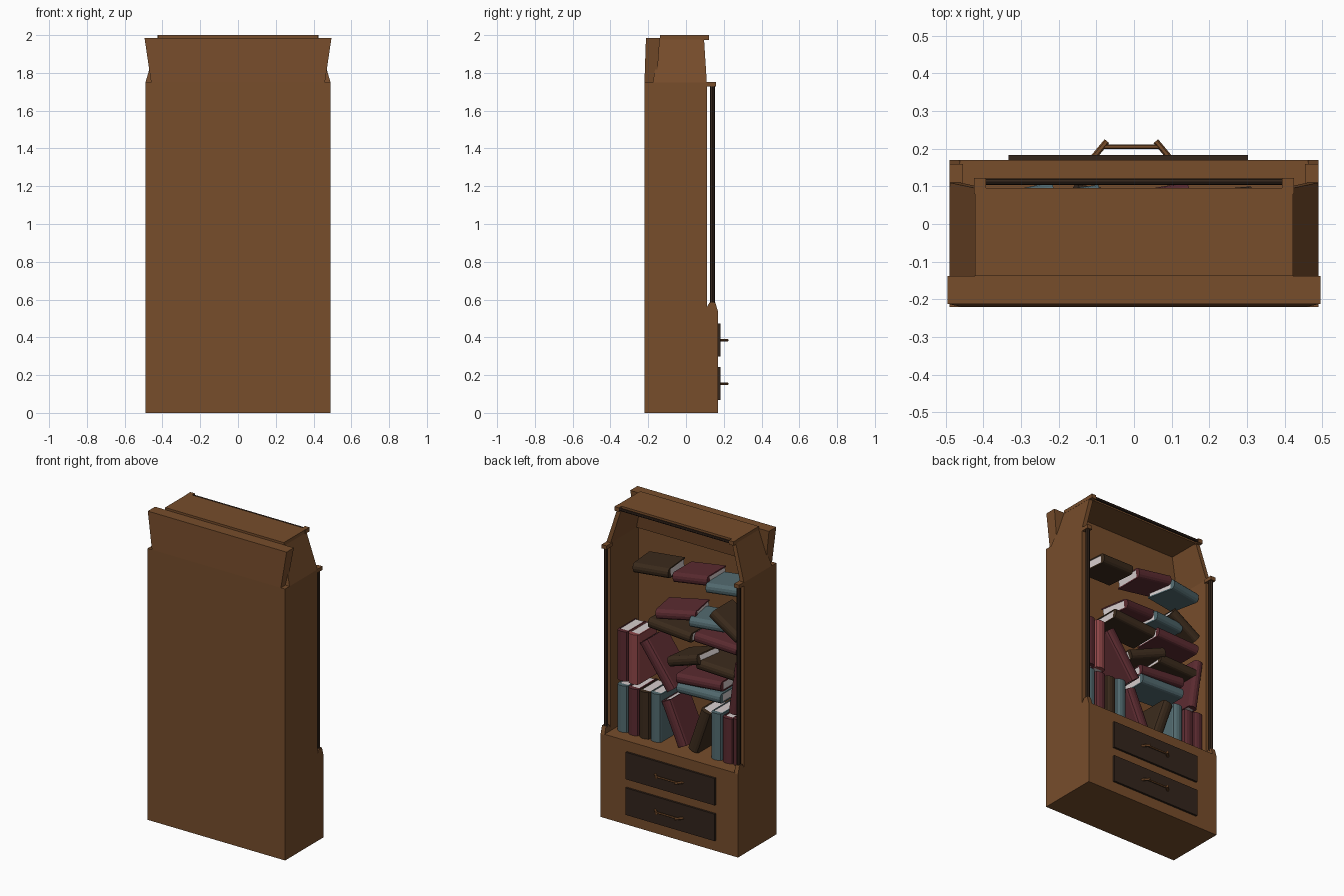
import bpy, bmesh, math
from mathutils import Matrix, Vector

if "Cube" in bpy.data.objects:
    bpy.data.objects.remove(bpy.data.objects["Cube"])


def material(name, rgb):
    m = bpy.data.materials.new(name)
    m.diffuse_color = (*[(c / 255) ** 2.2 for c in rgb], 1)
    m.use_nodes = True
    m.node_tree.nodes["Principled BSDF"].inputs["Base Color"].default_value = m.diffuse_color
    return m


WOOD = material("warm brown wood", (118, 78, 47))
DARK = material("dark wood", (54, 41, 33))
MAROON = material("maroon cover", (92, 47, 52))
TEAL = material("teal cover", (84, 107, 112))
BROWN = material("dark brown cover", (62, 47, 34))
RED = material("red cover", (142, 72, 74))
PAGES = material("paper", (212, 203, 203))


def finish(name, bm, *mats):
    bmesh.ops.recalc_face_normals(bm, faces=bm.faces)
    me = bpy.data.meshes.new(name)
    bm.to_mesh(me)
    bm.free()
    for m in mats:
        me.materials.append(m)
    ob = bpy.data.objects.new(name, me)
    bpy.context.collection.objects.link(ob)
    return ob


def prism(bm, low, high, mat=0):
    """Join two matching loops of points into a closed solid."""
    a = [bm.verts.new(p) for p in low]
    b = [bm.verts.new(p) for p in high]
    n = len(a)
    faces = [bm.faces.new(a), bm.faces.new(b)]
    faces += [bm.faces.new((a[i], a[(i + 1) % n], b[(i + 1) % n], b[i])) for i in range(n)]
    for f in faces:
        f.material_index = mat


def rect(x, y, z):
    return [(x[0], y[0], z), (x[1], y[0], z), (x[1], y[1], z), (x[0], y[1], z)]


def taper(name, x0, y0, z0, x1, y1, z1, mat=WOOD):
    bm = bmesh.new()
    prism(bm, rect(x0, y0, z0), rect(x1, y1, z1))
    return finish(name, bm, mat)


def box(name, x, y, z, mat=WOOD):
    return taper(name, x, y, z[0], x, y, z[1], mat)


def rod(name, p, q, r, mat, sides=8):
    p, q = Vector(p), Vector(q)
    rot = (q - p).to_track_quat('Z', 'Y')
    ring = [rot @ Vector((r * math.cos(2 * math.pi * i / sides), r * math.sin(2 * math.pi * i / sides), 0))
            for i in range(sides)]
    bm = bmesh.new()
    prism(bm, [p + v for v in ring], [q + v for v in ring])
    return finish(name, bm, mat)


# Carcass: drawer base, back panel
box("drawer_base", (-.467, .467), (-.22, .17), (0, .54))
box("back_panel", (-.467, .467), (-.22, -.175), (.54, 1.75))

# Side panels, hood sides, corner poles and brackets, mirrored
side = [(-.22, 0), (.17, 0), (.17, .535), (.155, .585), (.125, .585), (.11, .56), (.11, 1.75), (-.22, 1.75)]
for s, tag in ((1, "right"), (-1, "left")):
    bm = bmesh.new()
    prism(bm, [(s * .462, y, z) for y, z in side], [(s * .49, y, z) for y, z in side])
    finish("side_panel_" + tag, bm, WOOD)
    taper("hood_side_" + tag, (s * .462, s * .49), (-.175, .11), 1.75,
          (s * .392, s * .42), (-.138, .095), 1.985)
    box("pole_bracket_" + tag, (s * .455, s * .49), (.10, .16), (1.728, 1.752))
    rod("corner_pole_" + tag, (s * .473, .14, .575), (s * .473, .14, 1.735), .013, DARK)
    box("top_bracket_" + tag, (s * .393, s * .425), (.08, .122), (1.974, 2.0))

# Hood back, top plate, rail and crown board
taper("hood_back", (-.47, .47), (-.175, -.155), 1.75, (-.40, .40), (-.138, -.118), 1.985)
box("hood_top", (-.423, .423), (-.138, .095), (1.978, 2.0))
rod("hood_rail", (-.4, .112, 1.986), (.4, .112, 1.986), .009, DARK)
taper("crown_board", (-.46, .46), (-.22, -.155), 1.75, (-.495, .495), (-.212, -.138), 1.986)

# Drawers with splayed handles
for z in (.385, .155):
    box("drawer_front", (-.333, .303), (.165, .183), (z - .087, z + .087), DARK)
    rod("handle_bar", (-.085, .205, z), (.07, .205, z), .006, WOOD, 6)
    for s in (1, -1):
        rod("handle_arm", (-.007 + s * .1, .178, z), (-.007 + s * .065, .22, z), .008, WOOD, 6)


def book(x, z, tilt, cover, h=.29, t=.074, d=.2, yaw=0, y=-.01):
    """Book with a rounded spine towards +y, tilted so its top leans to +x."""
    w, c = t / 2, .008
    spine = [(w * math.cos(a), d / 2 - .022 + .022 * math.sin(a))
             for a in [math.pi * i / 6 for i in range(7)]]
    outline = [(w, -d / 2)] + spine + [(-w, -d / 2), (-w + c, -d / 2),
                                       (-w + c, d / 2 - .03), (w - c, d / 2 - .03), (w - c, -d / 2)]
    bm = bmesh.new()
    prism(bm, [(px, py, -h / 2) for px, py in outline], [(px, py, h / 2) for px, py in outline])
    block = (-w + c * .9, w - c * .9), (-d / 2 + .008, d / 2 - .028)
    prism(bm, rect(*block, -h / 2 + .003), rect(*block, h / 2 - .003), 1)
    ob = finish("book", bm, cover, PAGES)
    ob.matrix_world = (Matrix.Translation((x, y, z)) @ Matrix.Rotation(math.radians(yaw), 4, 'Z')
                       @ Matrix.Rotation(math.radians(tilt), 4, 'Y'))


# Lowest row: upright and leaning books
for x, cover, h in ((.40, TEAL, .30), (.322, MAROON, .30), (.243, BROWN, .30), (.163, TEAL, .31),
                    (-.27, TEAL, .30), (-.352, MAROON, .29), (-.425, MAROON, .30)):
    book(x, .54 + h / 2, 0, cover, h)
book(.03, .69, 24, MAROON)
book(-.15, .69, -19, BROWN)

# Second row: upright and leaning books
book(.40, 1.03, 0, MAROON, .32)
book(.322, 1.03, 0, RED, .32)
book(.15, 1.03, 36, MAROON, .33)
book(-.41, 1.03, -8, MAROON, .33, .06)

# Toppled books, (x, z, tilt, cover, length, yaw)
for x, z, tilt, cover, h, yaw in (
        (-.15, .93, 92, TEAL, .31, 0), (-.15, 1.0, 95, MAROON, .32, 0),
        (-.05, 1.11, 110, BROWN, .25, -8), (-.27, 1.11, 88, BROWN, .27, 0),
        (.06, 1.28, 86, BROWN, .30, 0), (-.27, 1.28, 88, MAROON, .30, 0),
        (.03, 1.39, 98, MAROON, .26, 10), (-.19, 1.385, 92, TEAL, .22, 8),
        (-.33, 1.41, 58, BROWN, .22, 0),
        (.20, 1.63, 94, BROWN, .24, 5), (-.09, 1.65, 99, MAROON, .25, 0),
        (-.31, 1.64, 92, TEAL, .23, 12)):
    book(x, z, tilt, cover, h, .062, .2, yaw)
